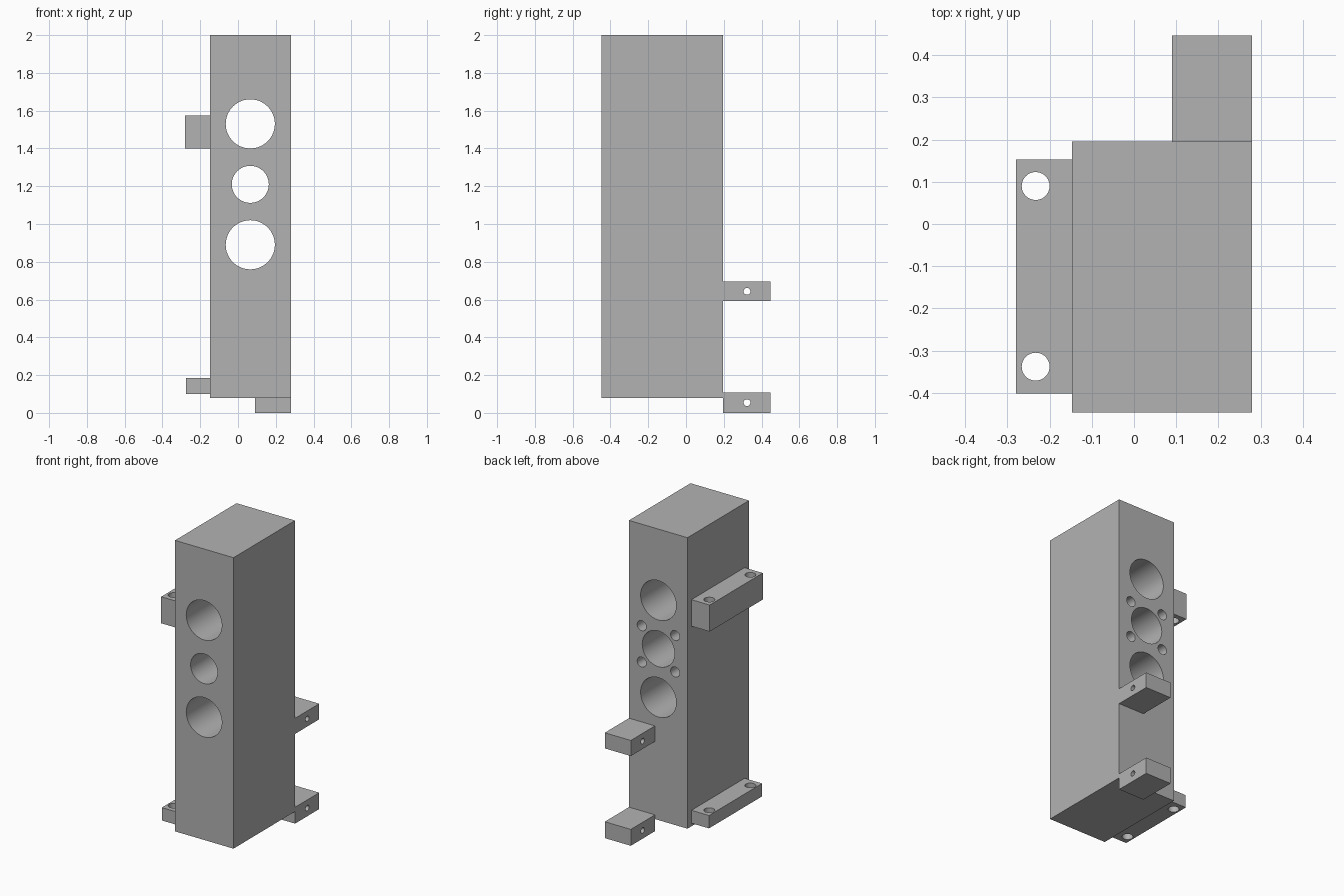
import bpy
import math
from mathutils import Vector

if "Cube" in bpy.data.objects:
    bpy.data.objects.remove(bpy.data.objects["Cube"], do_unlink=True)

grey = bpy.data.materials.new("plain grey")
grey.use_nodes = True
colour = (0.448, 0.448, 0.448, 1)
grey.diffuse_color = colour
grey.node_tree.nodes["Principled BSDF"].inputs["Base Color"].default_value = colour


def block(name, low, high):
    low, high = Vector(low), Vector(high)
    bpy.ops.mesh.primitive_cube_add(size=1, location=(low + high) / 2)
    obj = bpy.context.object
    obj.name = name
    obj.scale = high - low
    bpy.ops.object.transform_apply(location=False, rotation=False, scale=True)
    obj.data.materials.append(grey)
    return obj


def drill(obj, centre, axis, radius, length):
    """Cut a round hole along an axis, centred on a point."""
    turn = Vector((0, 0, 1)).rotation_difference(Vector(axis)).to_euler()
    bpy.ops.mesh.primitive_cylinder_add(vertices=64, radius=radius, depth=length,
                                        location=centre, rotation=turn)
    cutter = bpy.context.object
    cutter.data.materials.append(grey)
    cutter.hide_render = True
    bpy.context.view_layer.objects.active = obj
    cut = obj.modifiers.new("hole", "BOOLEAN")
    cut.operation = "DIFFERENCE"
    cut.solver = "EXACT"
    cut.object = cutter
    bpy.ops.object.modifier_apply(modifier=cut.name)
    bpy.data.objects.remove(cutter, do_unlink=True)


def finish(obj):
    bpy.ops.object.select_all(action="DESELECT")
    obj.select_set(True)
    bpy.context.view_layer.objects.active = obj
    bpy.ops.object.shade_smooth_by_angle(angle=math.radians(30))


# Main body with three through bores
side, back = -0.147, 0.195
body = block("main_body", (side, -0.447, 0.08), (0.28, back, 2))
bore_x, mid_z = 0.065, 1.21
for z, radius in ((mid_z + 0.32, 0.13), (mid_z, 0.098), (mid_z - 0.32, 0.13)):
    drill(body, (bore_x, -0.125, z), (0, 1, 0), radius, 1)

# Rear counterbore and its four screw holes
drill(body, (bore_x, back, mid_z), (0, 1, 0), 0.118, 0.64)
for sx in (-1, 1):
    for sz in (-1, 1):
        drill(body, (bore_x + sx * 0.122, back, mid_z + sz * 0.12), (0, 1, 0), 0.033, 0.4)
finish(body)

# Side mounting rails with vertical holes
for name, outer, low, high in (("upper_side_rail", -0.28, 1.4, 1.575),
                               ("lower_side_rail", -0.275, 0.1, 0.185)):
    rail = block(name, (outer, -0.401, low), (side, 0.153, high))
    for y in (-0.338, 0.09):
        drill(rail, (-0.233, y, (low + high) / 2), (0, 0, 1), 0.033, 0.5)
    finish(rail)

# Rear lugs with cross holes
for name, low, high in (("upper_rear_lug", 0.592, 0.695), ("lower_rear_lug", 0, 0.108)):
    lug = block(name, (0.09, back, low), (0.28, 0.447, high))
    drill(lug, (0.185, 0.323, (low + high) / 2), (1, 0, 0), 0.018, 0.5)
    finish(lug)
